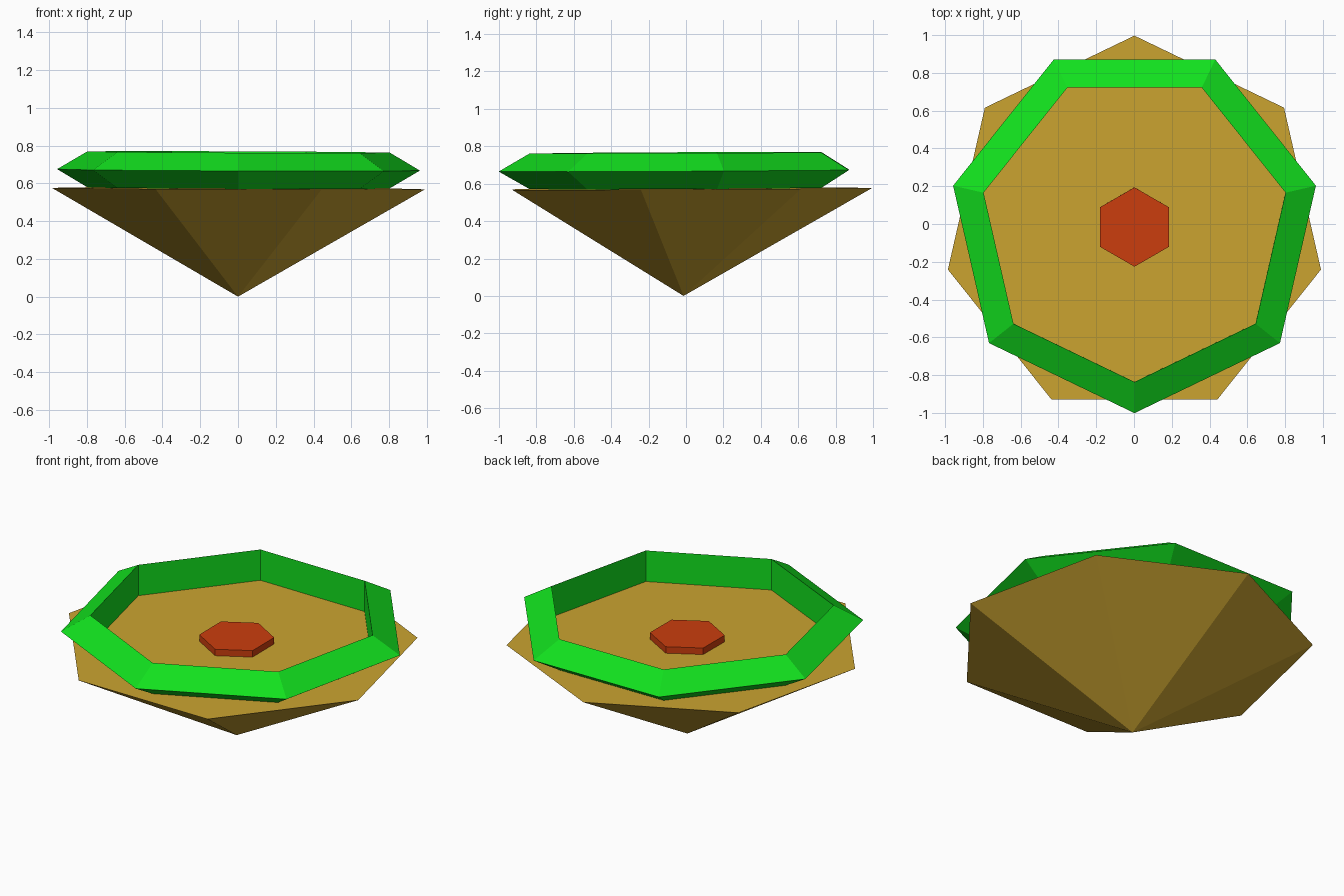
import bpy
from math import radians
from mathutils import Matrix

if "Cube" in bpy.data.objects:
    bpy.data.objects.remove(bpy.data.objects["Cube"])

CY = -0.013          # common axis offset in y
RIM = 0.573          # height of the flat cone top
# very slight lean of the whole model about its tip
TILT = Matrix.Rotation(0.004, 4, 'Y') @ Matrix.Rotation(0.005, 4, 'X')


def finish(name, color):
    ob = bpy.context.object
    ob.name = name
    mat = bpy.data.materials.new(name + "_color")
    mat.diffuse_color = (*color, 1)
    mat.use_nodes = True
    mat.node_tree.nodes["Principled BSDF"].inputs["Base Color"].default_value = mat.diffuse_color
    ob.data.materials.append(mat)
    bpy.context.view_layer.update()
    axis = Matrix.Translation((0, CY, 0))
    ob.matrix_world = axis @ TILT @ ob.matrix_world


# seven-sided cone standing on its tip
bpy.ops.mesh.primitive_cone_add(vertices=7, radius1=0, radius2=1.013,
                                depth=RIM, location=(0, 0, RIM / 2))
finish("cone_body", (0.6, 0.37, 0.03))

# seven-sided ring with a triangular section, one corner to the front
bpy.ops.mesh.primitive_torus_add(major_segments=7, minor_segments=3,
                                 major_radius=0.875, minor_radius=0.11,
                                 location=(0, 0, 0.67),
                                 rotation=(0, 0, radians(-90)))
finish("rim_ring", (0.006, 0.75, 0.013))

# hexagonal button in the middle of the top
bpy.ops.mesh.primitive_cylinder_add(vertices=6, radius=0.21, depth=0.04,
                                    location=(0, 0, RIM + 0.02))
finish("center_button", (0.6, 0.047, 0.004))
